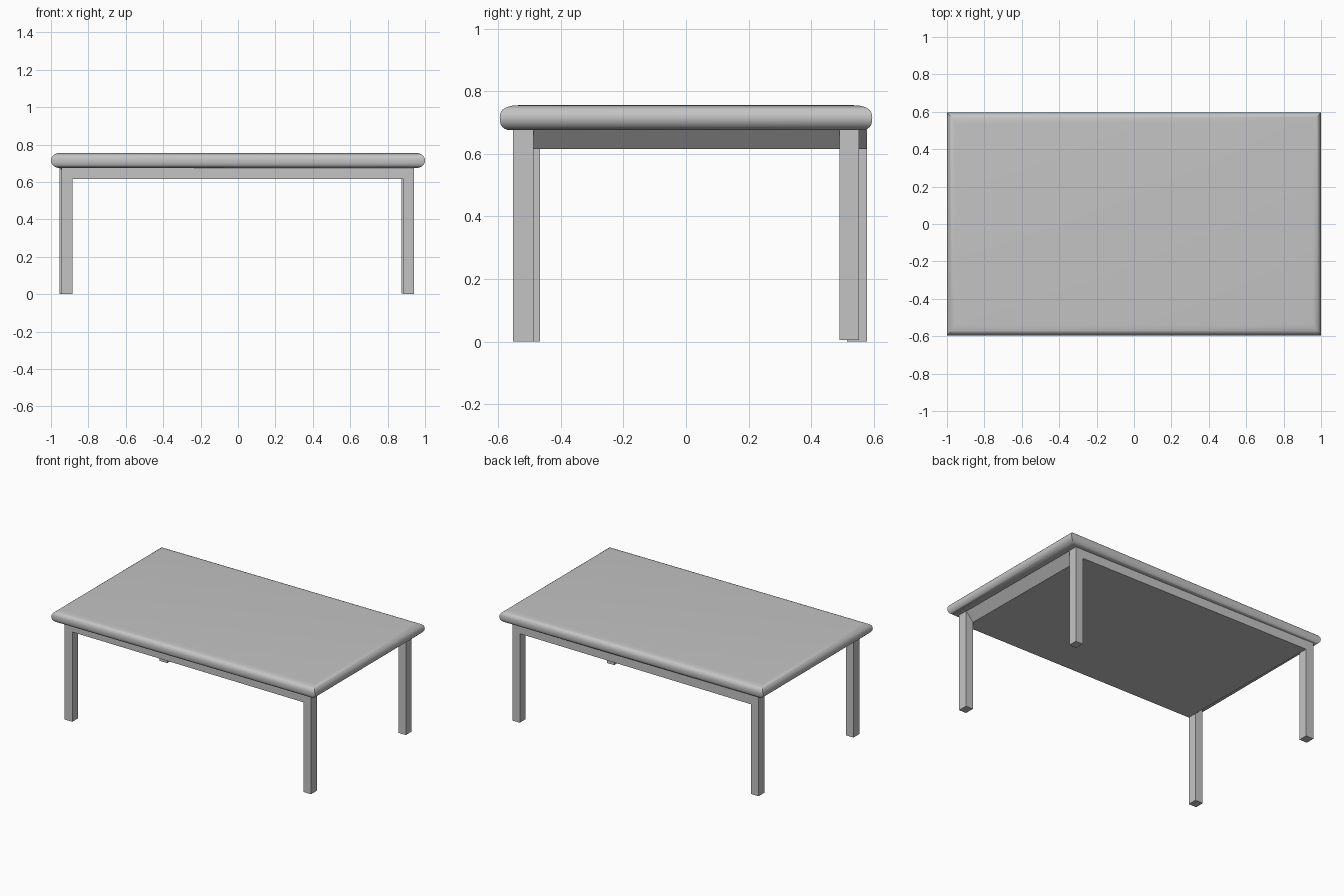
import bpy
import bmesh
from math import sin, cos, pi, radians

cube = bpy.data.objects.get("Cube")
if cube:
    bpy.data.objects.remove(cube, do_unlink=True)

grey = bpy.data.materials.new("plain_grey")
grey.use_nodes = True
colour = (0.55, 0.55, 0.55, 1)
grey.diffuse_color = colour
grey.node_tree.nodes["Principled BSDF"].inputs["Base Color"].default_value = colour


def loft(name, rings, smooth=False):
    """Closed solid through a stack of four-cornered rings, bottom to top."""
    bm = bmesh.new()
    loops = [[bm.verts.new(p) for p in ring] for ring in rings]
    for low, high in zip(loops, loops[1:]):
        for i in range(4):
            j = (i + 1) % 4
            bm.faces.new((low[i], low[j], high[j], high[i]))
    bm.faces.new(loops[0][::-1])
    bm.faces.new(loops[-1])
    bmesh.ops.recalc_face_normals(bm, faces=bm.faces)
    mesh = bpy.data.meshes.new(name)
    bm.to_mesh(mesh)
    bm.free()
    mesh.materials.append(grey)
    obj = bpy.data.objects.new(name, mesh)
    bpy.context.collection.objects.link(obj)
    if smooth:
        bpy.ops.object.select_all(action="DESELECT")
        obj.select_set(True)
        bpy.context.view_layer.objects.active = obj
        bpy.ops.object.shade_smooth_by_angle(angle=radians(35))
    return obj


def rect(x0, x1, y0, y1, z):
    return [(x0, y0, z), (x1, y0, z), (x1, y1, z), (x0, y1, z)]


# Tabletop: rounded rim, softer along the upper long edges
rings = []
steps = 12
for k in range(steps + 1):
    a = -pi / 2 + pi * k / steps
    x = 1 - 0.045 * (1 - cos(a))
    y = 0.595 - (0.06 if a > 0 else 0.035) * (1 - cos(a)) ** 1.3
    rings.append(rect(-x, x, -y, y, 0.715 + 0.04 * sin(a)))
loft("tabletop", rings, smooth=True)

# Legs: x range, y range, foot height, in order around the table
under, apron_low = 0.675, 0.615
legs = {
    "front_right_leg": (-0.943, -0.885, -0.53, -0.467, 0),
    "front_left_leg": (0.885, 0.94, -0.552, -0.487, 0),
    "back_left_leg": (0.874, 0.93, 0.49, 0.552, 0.005),
    "back_right_leg": (-0.955, -0.897, 0.515, 0.578, 0),
}
for name, (x0, x1, y0, y1, foot) in legs.items():
    loft(name, [rect(x0, x1, y0, y1, foot), rect(x0, x1, y0, y1, under + 0.005)])

# Apron: flush with the legs at front and back, ends sloping inward below
low, high = [], []
for x0, x1, y0, y1, foot in legs.values():
    outer, inner = (x0, x1) if x0 < 0 else (x1, x0)
    y = y0 if y0 < 0 else y1
    low.append((inner, y, apron_low))
    high.append((outer, y, under + 0.003))
loft("apron", [low, high])
